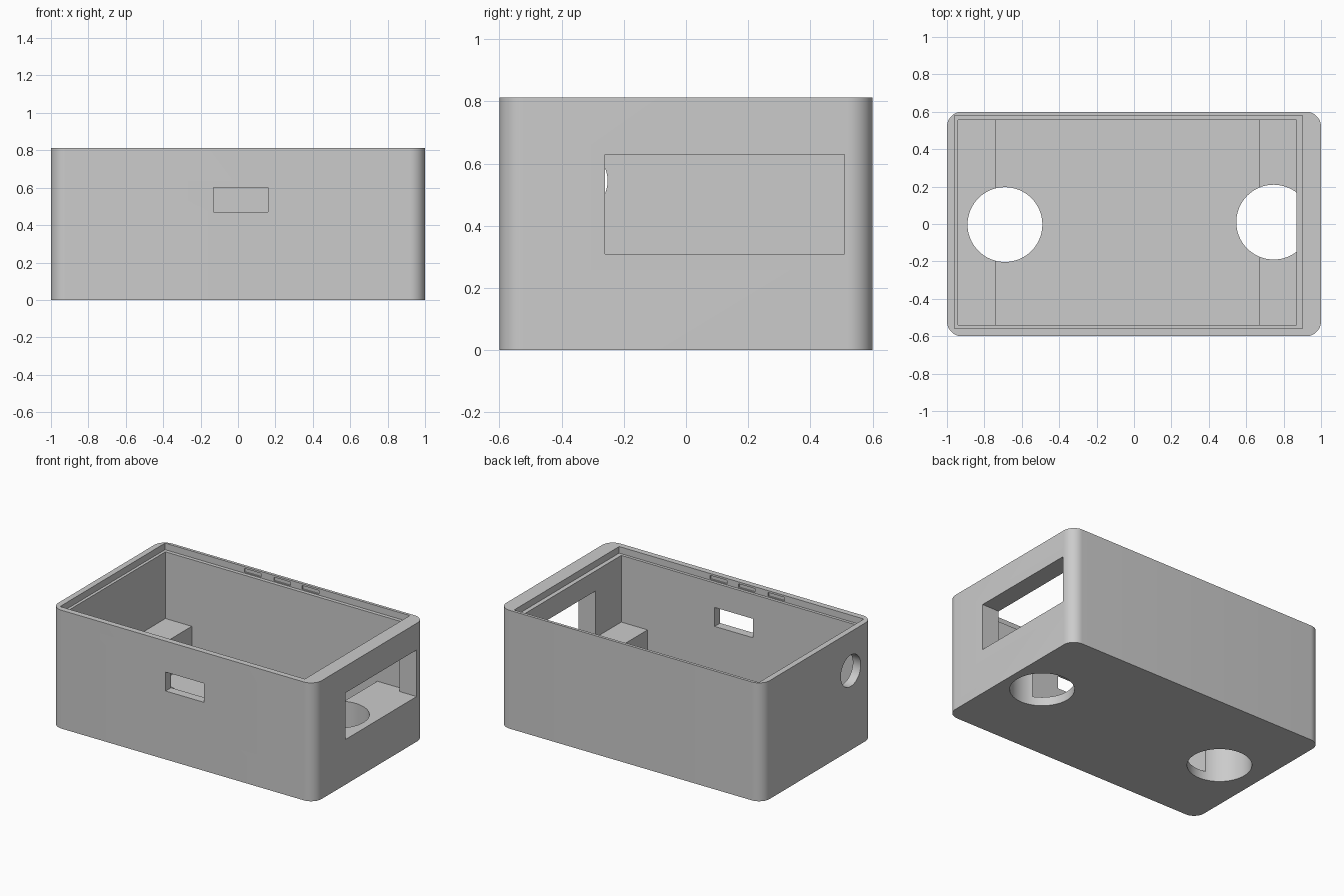
import bpy, bmesh, math
from mathutils import Vector

cube = bpy.data.objects.get("Cube")
if cube:
    bpy.data.objects.remove(cube, do_unlink=True)

grey = bpy.data.materials.new("plain_grey")
grey.use_nodes = True
colour = (0.6, 0.6, 0.6, 1)
grey.diffuse_color = colour
grey.node_tree.nodes["Principled BSDF"].inputs["Base Color"].default_value = colour

HEIGHT = 0.813
OVER = 1.0      # cutters reach up past the rim


def prism(name, points, direction):
    """Extrude a closed outline along a direction into a solid."""
    bm = bmesh.new()
    face = bm.faces.new([bm.verts.new(p) for p in points])
    grown = bmesh.ops.extrude_face_region(bm, geom=[face])["geom"]
    verts = [v for v in grown if isinstance(v, bmesh.types.BMVert)]
    bmesh.ops.translate(bm, verts=verts, vec=Vector(direction))
    bmesh.ops.recalc_face_normals(bm, faces=bm.faces)
    mesh = bpy.data.meshes.new(name)
    bm.to_mesh(mesh)
    bm.free()
    mesh.materials.append(grey)
    obj = bpy.data.objects.new(name, mesh)
    bpy.context.scene.collection.objects.link(obj)
    return obj


def box(name, x0, x1, y0, y1, z0, z1):
    base = [(x0, y0, z0), (x1, y0, z0), (x1, y1, z0), (x0, y1, z0)]
    return prism(name, base, (0, 0, z1 - z0))


def arc(cx, cy, r, start, sweep, n):
    angles = [start + sweep * i / n for i in range(n + 1)]
    return [(cx + r * math.cos(a), cy + r * math.sin(a)) for a in angles]


# Outer block with rounded upright corners
r = 0.08
outline = []
for i, (sx, sy) in enumerate([(1, 1), (-1, 1), (-1, -1), (1, -1)]):
    outline += arc(sx * (1 - r), sy * (0.6 - r), r, i * math.pi / 2, math.pi / 2, 12)
case = prism("case", [(x, y, 0) for x, y in outline], (0, 0, HEIGHT))

# Cavity, stepped so that a raised shelf stays at each end
steps = [(-0.74, 0.06), (0.67, 0.06), (0.67, 0.31), (0.87, 0.31),
         (0.87, OVER), (-0.94, OVER), (-0.94, 0.31), (-0.74, 0.31)]
cutters = [prism("cavity", [(x, -0.54, z) for x, z in steps], (0, 1.095, 0))]

# Recess for a lid, with three catch slots in each long wall
cutters.append(box("lid_recess", -0.96, 0.90, -0.56, 0.58, HEIGHT - 0.045, OVER))
for x in (-0.295, -0.07, 0.145):
    cutters.append(box("catch_slot", x - 0.063, x + 0.063, -0.568, 0.588, 0.775, 0.80))

# Openings in the front and side walls
cutters.append(box("front_window", -0.13, 0.16, -0.7, -0.5, 0.47, 0.60))
cutters.append(box("side_window", 0.8, 1.1, -0.26, 0.51, 0.31, 0.63))
ring = arc(-0.36, 0.545, 0.108, 0, 2 * math.pi, 48)[:-1]
cutters.append(prism("side_hole", [(-1.1, y, z) for y, z in ring], (0.3, 0, 0)))

# Round holes through the floor and shelves
for cx, cy in ((-0.69, -0.003), (0.747, 0.01)):
    ring = arc(cx, cy, 0.2, 0, 2 * math.pi, 64)[:-1]
    cutters.append(prism("floor_hole", [(x, y, -0.1) for x, y in ring], (0, 0, 0.55)))

# Carve everything out of the block
for cutter in cutters:
    cutter.hide_render = True
    mod = case.modifiers.new(cutter.name, "BOOLEAN")
    mod.operation = "DIFFERENCE"
    mod.solver = "EXACT"
    mod.object = cutter
bpy.context.view_layer.update()
graph = bpy.context.evaluated_depsgraph_get()
carved = bpy.data.meshes.new_from_object(case.evaluated_get(graph))
case.modifiers.clear()
case.data = carved
for cutter in cutters:
    bpy.data.objects.remove(cutter, do_unlink=True)

# Smooth curved walls, sharp edges elsewhere
bpy.ops.object.select_all(action="DESELECT")
case.select_set(True)
bpy.context.view_layer.objects.active = case
bpy.ops.object.shade_smooth_by_angle(angle=math.radians(30))
